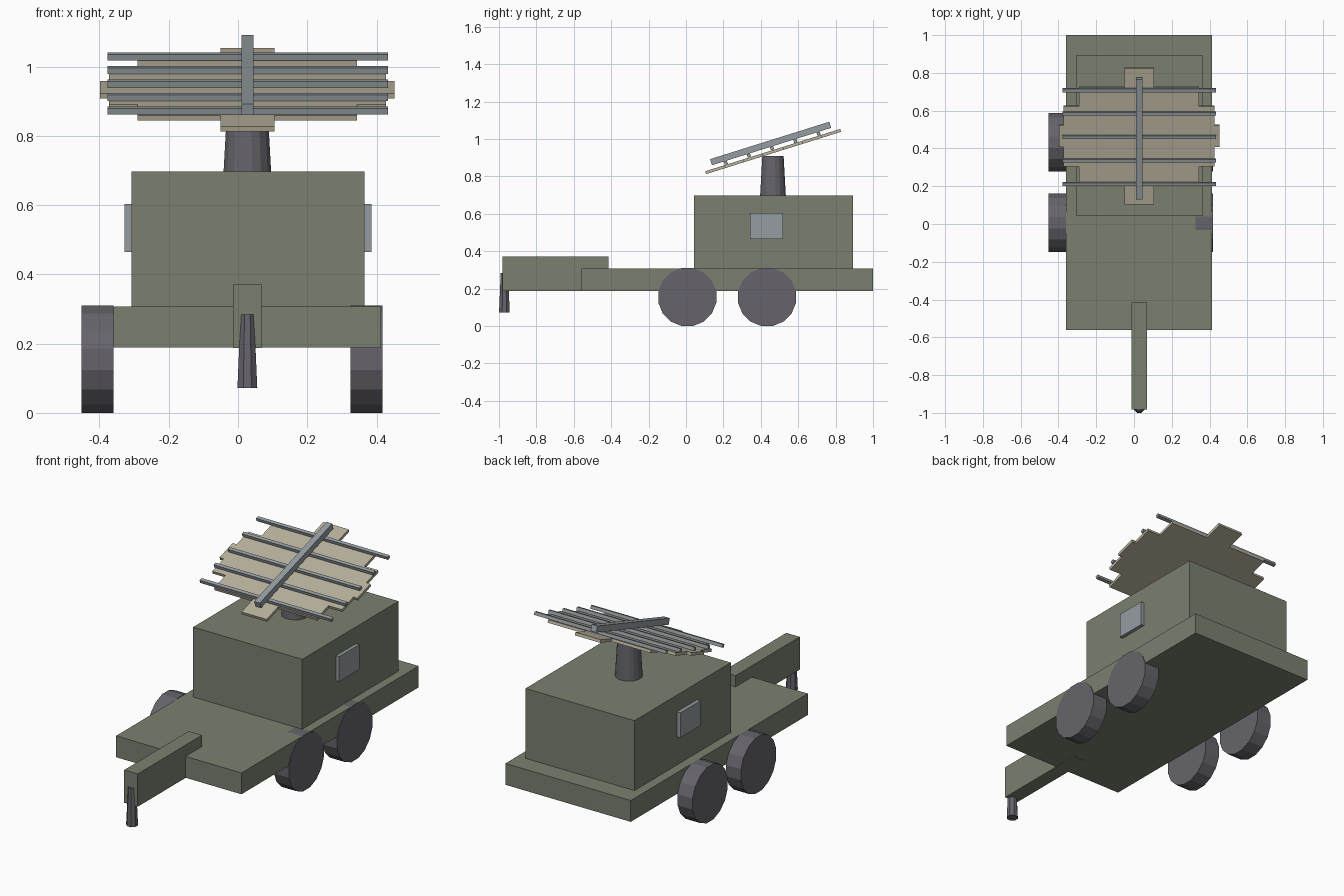
import bpy, bmesh, math
from mathutils import Matrix, Vector

cube = bpy.data.objects.get("Cube")
if cube:
    bpy.data.objects.remove(cube, do_unlink=True)

MID = 0.027  # centre line of the trailer


def material(name, color):
    m = bpy.data.materials.new(name)
    m.use_nodes = True
    m.diffuse_color = (*color, 1)
    m.node_tree.nodes["Principled BSDF"].inputs["Base Color"].default_value = (*color, 1)
    return m


olive = material("olive green", (0.195, 0.216, 0.162))
dark = material("dark grey", (0.133, 0.127, 0.147))
tan = material("pale tan", (0.485, 0.445, 0.342))
steel = material("steel grey", (0.300, 0.335, 0.352))


def finish(name, bm, mat, matrix=Matrix()):
    bmesh.ops.recalc_face_normals(bm, faces=bm.faces)
    mesh = bpy.data.meshes.new(name)
    bm.to_mesh(mesh)
    bm.free()
    mesh.materials.append(mat)
    obj = bpy.data.objects.new(name, mesh)
    obj.matrix_world = matrix
    bpy.context.collection.objects.link(obj)
    return obj


def box(name, center, size, mat, matrix=Matrix()):
    bm = bmesh.new()
    bmesh.ops.create_cube(bm, size=1)
    bmesh.ops.scale(bm, vec=size, verts=bm.verts)
    bmesh.ops.translate(bm, vec=center, verts=bm.verts)
    return finish(name, bm, mat, matrix)


def cone(name, sides, r_bottom, r_top, height, mat, matrix):
    bm = bmesh.new()
    bmesh.ops.create_cone(bm, cap_ends=True, segments=sides, radius1=r_bottom,
                          radius2=r_top, depth=height)
    # half a step of turn puts flat facets along the axes
    bmesh.ops.rotate(bm, matrix=Matrix.Rotation(math.pi / sides, 3, "Z"), verts=bm.verts)
    return finish(name, bm, mat, matrix)


# Trailer bed, cabin and tow bar
box("trailer_bed", (MID, 0.22, 0.248), (0.773, 1.56, 0.119), olive)
box("cabin", (MID + 0.002, 0.468, 0.502), (0.672, 0.848, 0.39), olive)
box("tow_bar", (MID, -0.698, 0.279), (0.083, 0.566, 0.183), olive)

# Side hatches
for side, x in (("right", -0.317), ("left", 0.374)):
    box("hatch_" + side, (x, 0.43, 0.534), (0.022, 0.177, 0.139), steel)

# Support leg under the tow bar, and mast on the roof
cone("support_leg", 8, 0.031, 0.021, 0.211, dark, Matrix.Translation((MID, -0.971, 0.178)))
cone("mast", 16, 0.07, 0.058, 0.214, dark, Matrix.Translation((MID, 0.465, 0.803)))

# Wheels
for side, x in (("right", -0.406), ("left", 0.371)):
    for place, y in (("front", 0.007), ("rear", 0.433)):
        cone("wheel_%s_%s" % (place, side), 16, 0.158, 0.158, 0.092, dark,
             Matrix.Translation((x, y, 0.155)) @ Matrix.Rotation(math.pi / 2, 4, "Y"))

# Tilted antenna: stepped plate, cross rods and central beam
tilt = Matrix.Translation((MID, 0.466, 0.933)) @ Matrix.Rotation(math.radians(17.4), 4, "X")

steps = [(0.078, 0.378), (0.317, 0.272), (0.4, 0.166), (0.425, 0.06)]
quarter = []
for i, (w, h) in enumerate(steps):
    if i:
        quarter.append((steps[i - 1][0], h))
    quarter.append((w, h))
half = quarter + [(x, -y) for x, y in reversed(quarter)]
outline = half + [(-x, y) for x, y in reversed(half)]
bm = bmesh.new()
face = bm.faces.new([bm.verts.new((x, y, -0.008)) for x, y in outline])
extruded = bmesh.ops.extrude_face_region(bm, geom=[face])["geom"]
bmesh.ops.translate(bm, vec=Vector((0, 0, 0.016)),
                    verts=[g for g in extruded if isinstance(g, bmesh.types.BMVert)])
finish("antenna_plate", bm, tan, tilt)

for i in range(-2, 3):
    box("antenna_rod_%d" % (i + 3), (0.001, i * 0.13, 0.019), (0.811, 0.018, 0.018), steel, tilt)
box("antenna_beam", (0, 0, 0.045), (0.035, 0.668, 0.034), steel, tilt)
